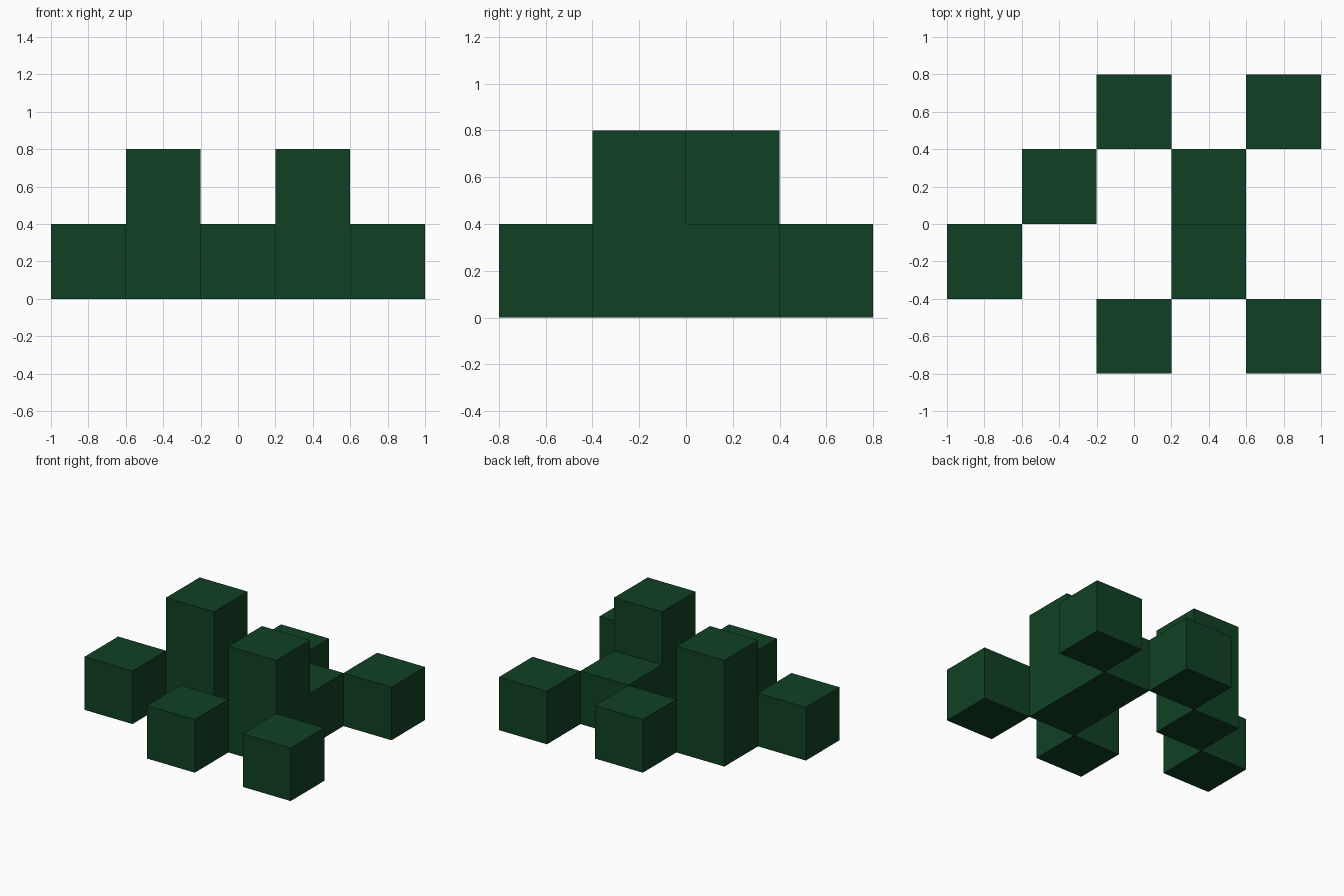
import bpy

if "Cube" in bpy.data.objects:
    bpy.data.objects.remove(bpy.data.objects["Cube"])

S = 0.4  # cube edge

green = bpy.data.materials.new("dark green")
green.diffuse_color = (0.0052, 0.053, 0.0172, 1)
green.use_nodes = True
green.node_tree.nodes["Principled BSDF"].inputs["Base Color"].default_value = green.diffuse_color


def make_object(name, verts, faces):
    mesh = bpy.data.meshes.new(name)
    mesh.from_pydata(verts, [], faces)
    mesh.materials.append(green)
    obj = bpy.data.objects.new(name, mesh)
    bpy.context.collection.objects.link(obj)
    return obj


def prism(name, profile, x0, x1):
    """Extrude a counter-clockwise (y, z) profile along x."""
    n = len(profile)
    verts = [(x, y, z) for x in (x0, x1) for y, z in profile]
    faces = [tuple(range(n - 1, -1, -1)), tuple(range(n, 2 * n))]
    faces += [(i, (i + 1) % n, n + (i + 1) % n, n + i) for i in range(n)]
    return make_object(name, verts, faces)


def column(name, x, y, levels=1):
    h = S / 2
    top = S * levels
    prism(name, [(y - h, 0), (y + h, 0), (y + h, top), (y - h, top)], x - h, x + h)


# Low cubes around the edge, touching corner to corner
column("left_cube", -0.8, -0.2)
for label, sign in (("front", -1), ("back", 1)):
    column(label + "_middle_cube", 0.0, 0.6 * sign)
    column(label + "_right_cube", 0.8, 0.6 * sign)

# Tall column on the left
column("left_tower", -0.4, 0.2, 2)

# Right step: tall at the front, low at the back
prism("right_stepped_tower",
      [(-S, 0), (S, 0), (S, S), (0, S), (0, 2 * S), (-S, 2 * S)], 0.2, 0.6)
